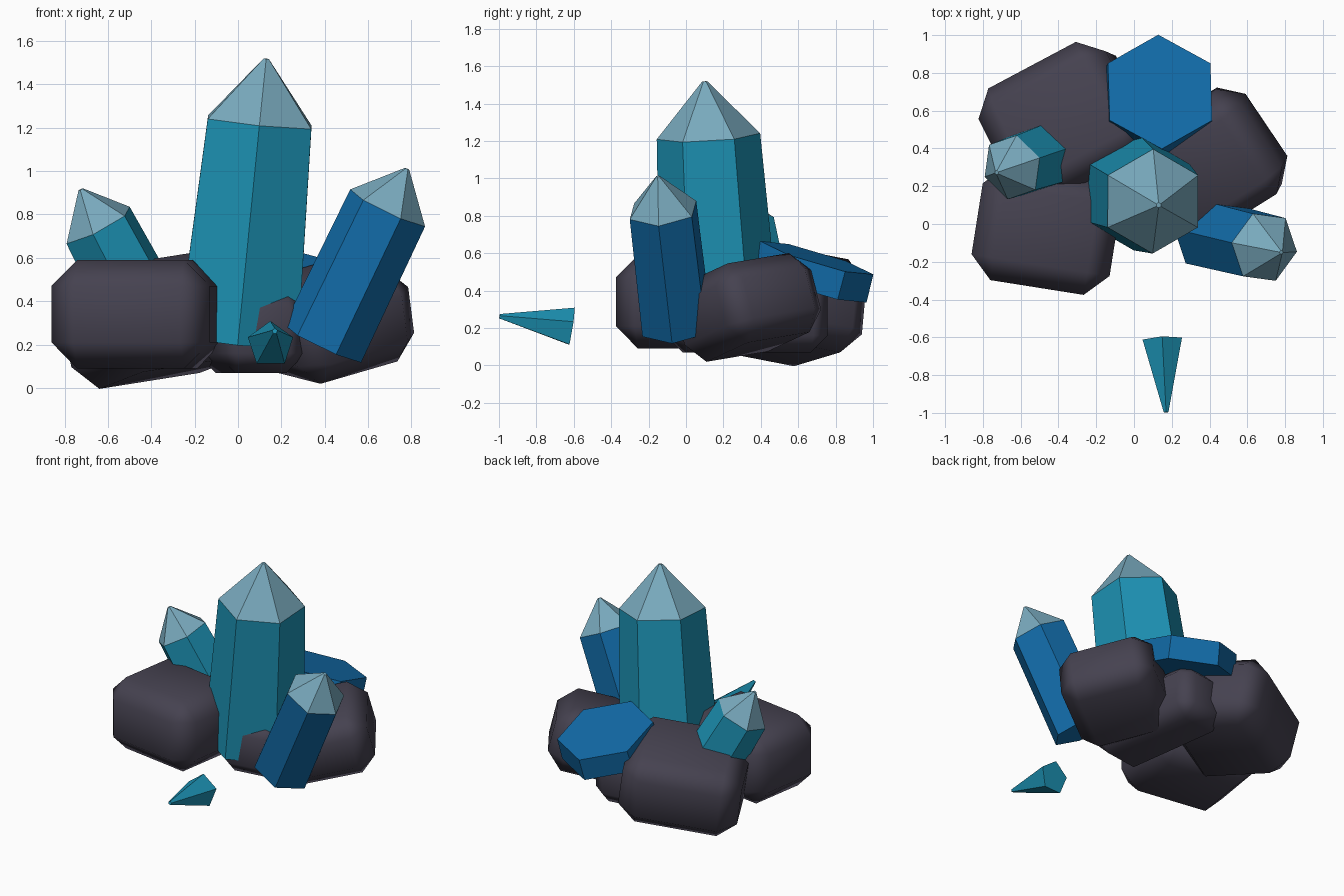
import bpy, bmesh, math
from mathutils import Vector, Matrix, Euler

if "Cube" in bpy.data.objects:
    bpy.data.objects.remove(bpy.data.objects["Cube"])


def material(name, rgb):
    m = bpy.data.materials.new(name)
    m.diffuse_color = (*rgb, 1)
    m.use_nodes = True
    m.node_tree.nodes["Principled BSDF"].inputs["Base Color"].default_value = m.diffuse_color
    return m


STONE = material("dark_stone", (0.06, 0.054, 0.08))
TEAL = material("teal", (0.012, 0.29, 0.46))
BLUE = material("blue", (0.006, 0.15, 0.40))
PALE = material("pale_tip", (0.19, 0.40, 0.51))


def finish(name, bm, mats):
    bmesh.ops.recalc_face_normals(bm, faces=bm.faces)
    me = bpy.data.meshes.new(name)
    bm.to_mesh(me)
    bm.free()
    for m in mats:
        me.materials.append(m)
    ob = bpy.data.objects.new(name, me)
    bpy.context.collection.objects.link(ob)
    return ob


def crystal(name, rings, sides, ref, mats):
    """Loft regular polygons given as (centre, radius); ref points to one corner.
    A third ring forms the pale point."""
    axis = (Vector(rings[1][0]) - Vector(rings[0][0])).normalized()
    u = Vector(ref)
    u = (u - axis * u.dot(axis)).normalized()
    v = axis.cross(u)
    bm = bmesh.new()
    loops = []
    for c, r in rings:
        angles = [2 * math.pi * i / sides for i in range(sides)]
        loops.append([bm.verts.new(Vector(c) + r * (u * math.cos(a) + v * math.sin(a)))
                      for a in angles])
    for k in range(len(loops) - 1):
        for i in range(sides):
            j = (i + 1) % sides
            f = bm.faces.new((loops[k][i], loops[k][j], loops[k + 1][j], loops[k + 1][i]))
            f.material_index = k
    bm.faces.new(loops[0])
    bm.faces.new(loops[-1]).material_index = len(loops) - 2
    return finish(name, bm, mats)


def rock(name, centre, size, rot, bevel):
    """Chamfered, rotated block: flat-looking sides, softly shaded chamfers."""
    bm = bmesh.new()
    bmesh.ops.create_cube(bm, size=1)
    bmesh.ops.scale(bm, vec=size, verts=bm.verts)
    bmesh.ops.bevel(bm, geom=bm.edges[:], offset=bevel, segments=1, affect='EDGES')
    e = Euler([math.radians(a) for a in rot])
    bmesh.ops.transform(bm, matrix=Matrix.Translation(centre) @ e.to_matrix().to_4x4(),
                        verts=bm.verts)
    for f in bm.faces:
        f.smooth = True
    ob = finish(name, bm, [STONE])
    ob.modifiers.new("even_shading", 'WEIGHTED_NORMAL')
    return ob


# Rock base
rock("front_left_rock", (-0.465, -0.03, 0.34), (0.74, 0.62, 0.50), (0, 0, -9), 0.12)
rock("back_left_rock", (-0.36, 0.525, 0.32), (0.77, 0.69, 0.51), (-10, -8, 28), 0.12)
rock("right_rock", (0.42, 0.33, 0.31), (0.62, 0.65, 0.44), (14, 8, -56), 0.11)
rock("middle_rock", (0.06, 0.325, 0.265), (0.42, 0.84, 0.39), (0, 0, 8), 0.09)

# Standing crystals with pale points
crystal("main_crystal",
        [((0.0, 0.18, 0.215), 0.32), ((0.10, 0.12, 1.225), 0.277), ((0.13, 0.10, 1.518), 0.014)],
        6, (0, 1, 0), [TEAL, PALE])
crystal("right_crystal",
        [((0.39, -0.05, 0.205), 0.20), ((0.69, -0.123, 0.83), 0.194), ((0.78, -0.15, 1.01), 0.011)],
        6, (-0.17, 0.023, 0.09), [BLUE, PALE])
crystal("left_crystal",
        [((-0.44, 0.37, 0.36), 0.19), ((-0.645, 0.30, 0.75), 0.176), ((-0.726, 0.273, 0.915), 0.012)],
        6, (-0.145, -0.05, -0.08), [TEAL, PALE])

# Broken slab lying at the back
crystal("back_slab",
        [((0.122, 0.656, 0.427), 0.322), ((0.138, 0.70, 0.575), 0.315)],
        6, (0, 1, 0), [BLUE])

# Loose shard in front
crystal("loose_shard",
        [((0.15, -0.612, 0.20), 0.11), ((0.17, -0.997, 0.262), 0.013)],
        5, (0, 0, 1), [TEAL])
